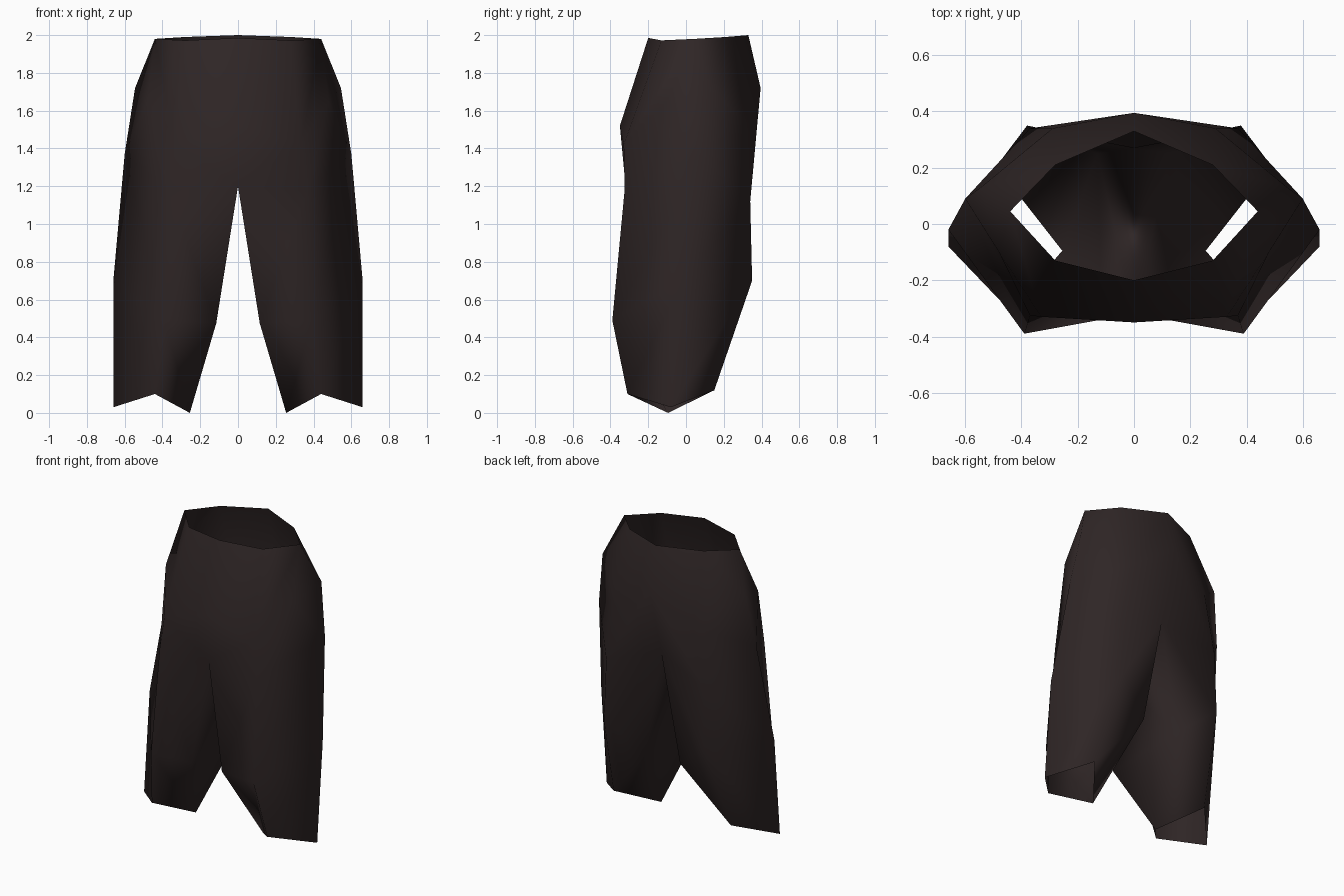
import bpy, bmesh

if "Cube" in bpy.data.objects:
    bpy.data.objects.remove(bpy.data.objects["Cube"])

# One flat dark fabric colour
fabric = bpy.data.materials.new("dark brown fabric")
fabric.diffuse_color = (0.028, 0.019, 0.019, 1)
fabric.use_nodes = True
fabric.node_tree.nodes["Principled BSDF"].inputs["Base Color"].default_value = fabric.diffuse_color

# Half of the shorts as rings, from waist to hem.
# Columns: front centre/inner, front, front hip, outer, back, back centre/inner.
# Repeated points collapse, so a column may end at a corner.
waist = [(0, -.20, 1.985), (.28, -.13, 1.972), (.44, .045, 1.98),
         (.44, .045, 1.98), (.28, .21, 1.99), (0, .33, 2.0)]
hip = [(0, -.35, 1.52), (.33, -.33, 1.42), (.48, -.10, 1.65),
       (.545, .13, 1.72), (.29, .34, 1.52), (0, .395, 1.72)]
thigh = [(0, -.32, 1.20), (.37, -.325, 1.18), (.60, .09, 1.37),
         (.60, .09, 1.37), (.37, .34, 1.12), (0, .27, 1.24)]
knee = [(.115, -.34, .475), (.39, -.39, .49), (.66, -.02, .70),
        (.66, -.02, .70), (.38, .35, .70), (.13, .25, .50)]
hem = [(.255, -.095, 0), (.44, -.31, .10), (.66, -.08, .03),
       (.66, -.08, .03), (.447, .15, .12), (.255, -.095, 0)]

bm = bmesh.new()
verts = {}


def vert(p):
    if p not in verts:
        verts[p] = bm.verts.new(p)
    return verts[p]


def bridge(upper, lower, closed):
    n = len(upper)
    for j in range(n if closed else n - 1):
        k = (j + 1) % n
        corners = list(dict.fromkeys((lower[j], lower[k], upper[k], upper[j])))
        if len(corners) > 2:
            bm.faces.new([vert(p) for p in corners])


# Open torso above the crotch, closed leg tube below it
bridge(waist, hip, False)
bridge(hip, thigh, False)
bridge(thigh, knee, True)
bridge(knee, hem, True)
for f in bm.faces:
    f.smooth = True

mesh = bpy.data.meshes.new("shorts")
bm.to_mesh(mesh)
bm.free()
mesh.materials.append(fabric)
shorts = bpy.data.objects.new("shorts", mesh)
bpy.context.collection.objects.link(shorts)

# Other leg
mirror = shorts.modifiers.new("mirror", 'MIRROR')
mirror.use_clip = True
mirror.merge_threshold = 0.001
